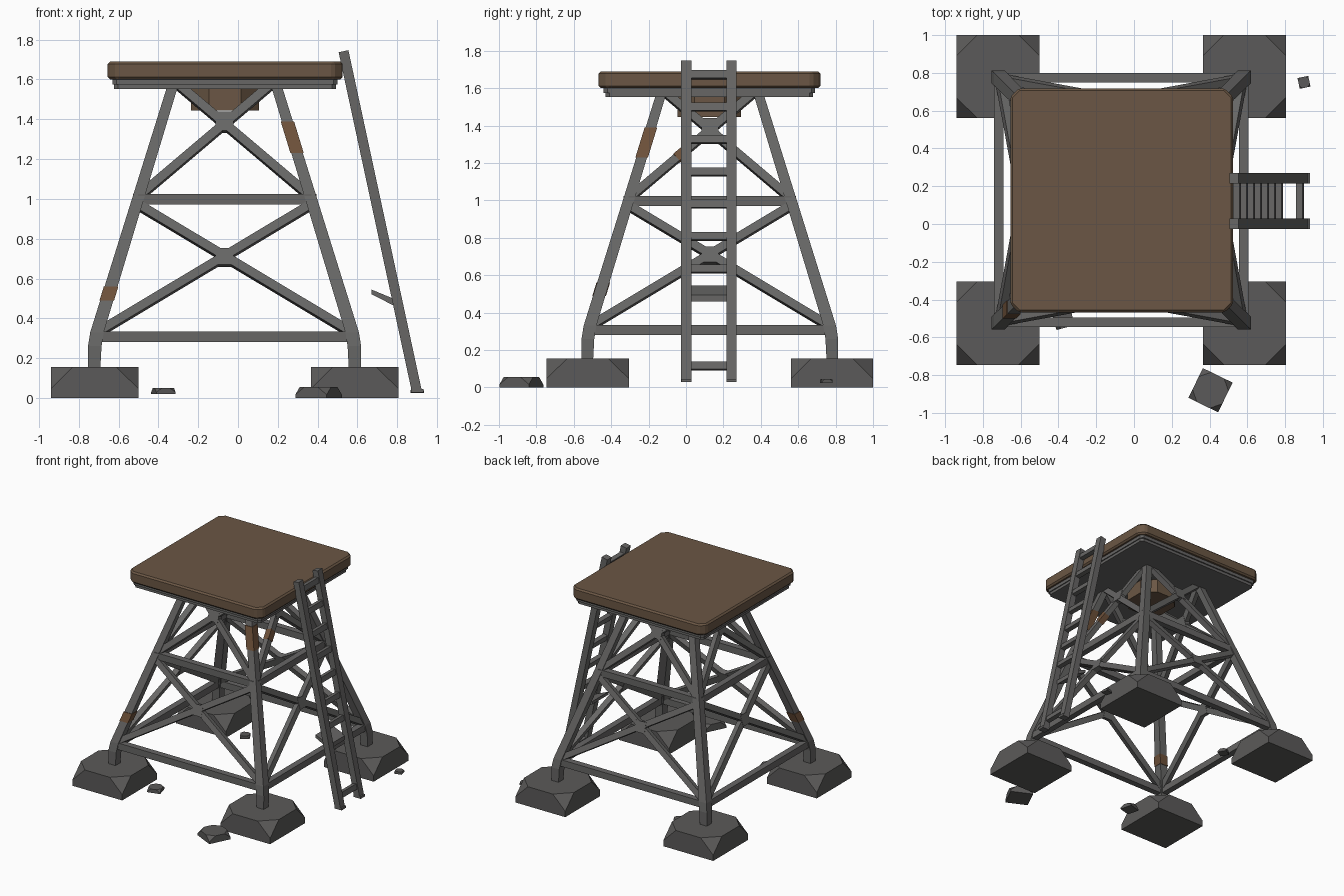
import bpy, bmesh, math
from mathutils import Vector, Matrix

if "Cube" in bpy.data.objects:
    bpy.data.objects.remove(bpy.data.objects["Cube"])

CX, CY = -0.0675, 0.1275          # tower axis


def mat(name, c):
    m = bpy.data.materials.new(name)
    m.diffuse_color = (*c, 1)
    m.use_nodes = True
    m.node_tree.nodes["Principled BSDF"].inputs["Base Color"].default_value = m.diffuse_color
    return m


STEEL = mat("grey steel", (0.135, 0.133, 0.13))
CONCRETE = mat("dark concrete", (0.105, 0.102, 0.10))
WOOD = mat("brown wood", (0.145, 0.094, 0.058))
RUST = mat("rust", (0.155, 0.082, 0.042))


def finish(bm, name, m):
    bmesh.ops.recalc_face_normals(bm, faces=bm.faces)
    me = bpy.data.meshes.new(name)
    bm.to_mesh(me)
    bm.free()
    me.materials.append(m)
    ob = bpy.data.objects.new(name, me)
    bpy.context.collection.objects.link(ob)
    return ob


def loft(name, rings, m):
    """Skin a list of equal-length rings into a closed solid."""
    bm = bmesh.new()
    vs = [[bm.verts.new(p) for p in r] for r in rings]
    n = len(vs[0])
    for a, b in zip(vs, vs[1:]):
        for i in range(n):
            bm.faces.new((a[i], a[(i + 1) % n], b[(i + 1) % n], b[i]))
    bm.faces.new(vs[0])
    bm.faces.new(vs[-1])
    return finish(bm, name, m)


def square(x, y, z, h):
    return [(x - h, y - h, z), (x + h, y - h, z), (x + h, y + h, z), (x - h, y + h, z)]


def beam(name, a, b, n, w, t, m=STEEL):
    """Rectangular bar a-b, w wide across the plane, t thick along normal n."""
    a, b, n = Vector(a), Vector(b), Vector(n)
    d = (b - a).normalized()
    s = d.cross(n).normalized() * w / 2
    k = s.cross(d).normalized() * t / 2
    return loft(name, [[p + s + k, p - s + k, p - s - k, p + s - k] for p in (a, b)], m)


def box(name, x0, x1, y0, y1, z0, z1, m, corner=0.0, bev=0.0):
    """Slab with optional chamfered upright corners and bevelled rims."""
    c = max(corner, 0.001)
    r = [(x0 + c, y0), (x1 - c, y0), (x1, y0 + c), (x1, y1 - c),
         (x1 - c, y1), (x0 + c, y1), (x0, y1 - c), (x0, y0 + c)]
    ob = loft(name, [[(*p, z) for p in r] for z in (z0, z1)], m)
    if bev:
        mod = ob.modifiers.new("bevel", 'BEVEL')
        mod.width, mod.segments = bev, 1
    return ob


def block(name, x, y, z0, z1, size, cut, ang=0.0):
    """Concrete lump: square base, top corners cut away obliquely."""
    h = size / 2
    bm = bmesh.new()
    bmesh.ops.create_cube(bm, size=1)
    bm.transform(Matrix.Diagonal((size, size, z1 - z0, 1)))
    for sx in (-1, 1):
        for sy in (-1, 1):
            co = Vector((sx * (h - cut), sy * h, (z1 - z0) / 2))
            tip = Vector((sx * h, sy * h, (z0 - z1) * 0.2))
            no = (Vector((sx * h, sy * (h - cut), (z1 - z0) / 2)) - co).cross(tip - co)
            if no.x * sx < 0:
                no.negate()
            r = bmesh.ops.bisect_plane(bm, geom=bm.verts[:] + bm.edges[:] + bm.faces[:],
                                       plane_co=co, plane_no=no, clear_outer=True)
            bmesh.ops.holes_fill(bm, edges=[e for e in bm.edges if e.is_boundary])
    bm.transform(Matrix.Translation((x, y, (z0 + z1) / 2)) @ Matrix.Rotation(ang, 4, 'Z'))
    return finish(bm, name, CONCRETE)


def off(z):
    """Distance of the leg centre from the tower axis at height z."""
    return 0.65 - 0.39 * (z - 0.30) / 1.27


# footings and legs
for sx, nx in ((-1, "left"), (1, "right")):
    for sy, ny in ((-1, "front"), (1, "back")):
        block(f"{ny}_{nx}_footing", CX + sx * 0.653, CY + sy * 0.653, 0, 0.155, 0.44, 0.11)
        loft(f"{ny}_{nx}_leg", [square(CX + sx * o, CY + sy * o, z, h) for o, z, h in
             ((0.655, 0.13, 0.030), (0.652, 0.26, 0.034), (off(0.33), 0.33, 0.034),
              (off(1.575), 1.575, 0.027))], STEEL)

# rust sleeves on two legs
for name, sx, z0, z1, h in (("upper_rust_patch", 1, 1.23, 1.39, 0.0335),
                            ("lower_rust_patch", -1, 0.49, 0.56, 0.0365)):
    loft(name, [square(CX + sx * off(z), CY - off(z), z, h) for z in (z0, z1)], RUST)

# girts, cross braces and gussets on the four faces
for k, side in enumerate(("front", "right", "back", "left")):
    R = Matrix.Translation((CX, CY, 0)) @ Matrix.Rotation(k * math.pi / 2, 4, 'Z')
    n = R.to_3x3() @ Vector((0, -1, 0.307))
    flat = R.to_3x3() @ Vector((0, -1, 0))

    def P(u, z):
        return R @ Vector((u, -off(z), z))

    for tag, z in (("lower", 0.308), ("middle", 0.998)):
        o = off(z)
        beam(f"{side}_{tag}_girt", P(-o, z), P(o, z), flat, 0.053, 0.05)
    for tag, z0, z1, zc, gw in (("lower", 0.325, 0.975, 0.705, 0.085),
                                ("upper", 1.01, 1.59, 1.385, 0.10)):
        a, b = off(z0), off(z1)
        for s in (-1, 1):
            beam(f"{side}_{tag}_brace", P(s * a, z0), P(-s * b, z1), n, 0.045, 0.042)
        beam(f"{side}_{tag}_gusset", P(-0.045, zc), P(0.045, zc), n, gw, 0.046)
    if side == "right":     # rust on one brace
        a, b = P(-off(1.01), 1.01), P(off(1.59), 1.59)
        beam("brace_rust_patch", a.lerp(b, 0.37), a.lerp(b, 0.46), n, 0.051, 0.048, RUST)

# platform: deck, steel tray and the hub below
box("deck", -0.655, 0.525, -0.468, 0.718, 1.60, 1.69, WOOD, 0.045, 0.012)
box("deck_tray", -0.63, 0.50, -0.44, 0.69, 1.575, 1.602, STEEL, 0.02)
box("deck_tray_lower", -0.622, 0.492, -0.43, 0.68, 1.553, 1.58, STEEL, 0.02)
box("deck_hub", -0.235, 0.105, -0.045, 0.295, 1.445, 1.56, WOOD, 0.09)


# ladder leaning on the right side
def lx(z):
    return 0.898 - (z - 0.03) * 0.368 / 1.715


for name, y in (("front_ladder_rail", 0.002), ("back_ladder_rail", 0.243)):
    beam(name, (lx(0.03), y, 0.035), (lx(1.745), y, 1.742), (1, 0, 0.21), 0.055, 0.05)
    box(name + "_foot", 0.868, 0.932, y - 0.0275, y + 0.0275, 0.028, 0.046, STEEL)
for i in range(10):
    z = 0.115 + i * 0.173
    if i not in (1, 2):
        beam("ladder_rung", (lx(z), 0.0, z), (lx(z), 0.245, z), (1, 0, 0.21), 0.042, 0.035)
# bent rung hanging inward
loft("bent_ladder_rung", [[(0.67, y, 0.545), (0.67, y, 0.522), (0.79, y, 0.46), (0.79, y, 0.495)]
                          for y in (0.02, 0.225)], STEEL)

# rubble
block("large_rubble", 0.405, -0.88, 0, 0.055, 0.175, 0.05, math.radians(-26))
block("left_rubble", -0.375, -0.50, 0.02, 0.05, 0.10, 0.03, math.radians(15))
block("right_rubble", 0.90, 0.75, 0.025, 0.045, 0.058, 0.015, math.radians(12))
block("back_rubble", -0.37, 0.62, 0.02, 0.045, 0.07, 0.02, math.radians(30))
